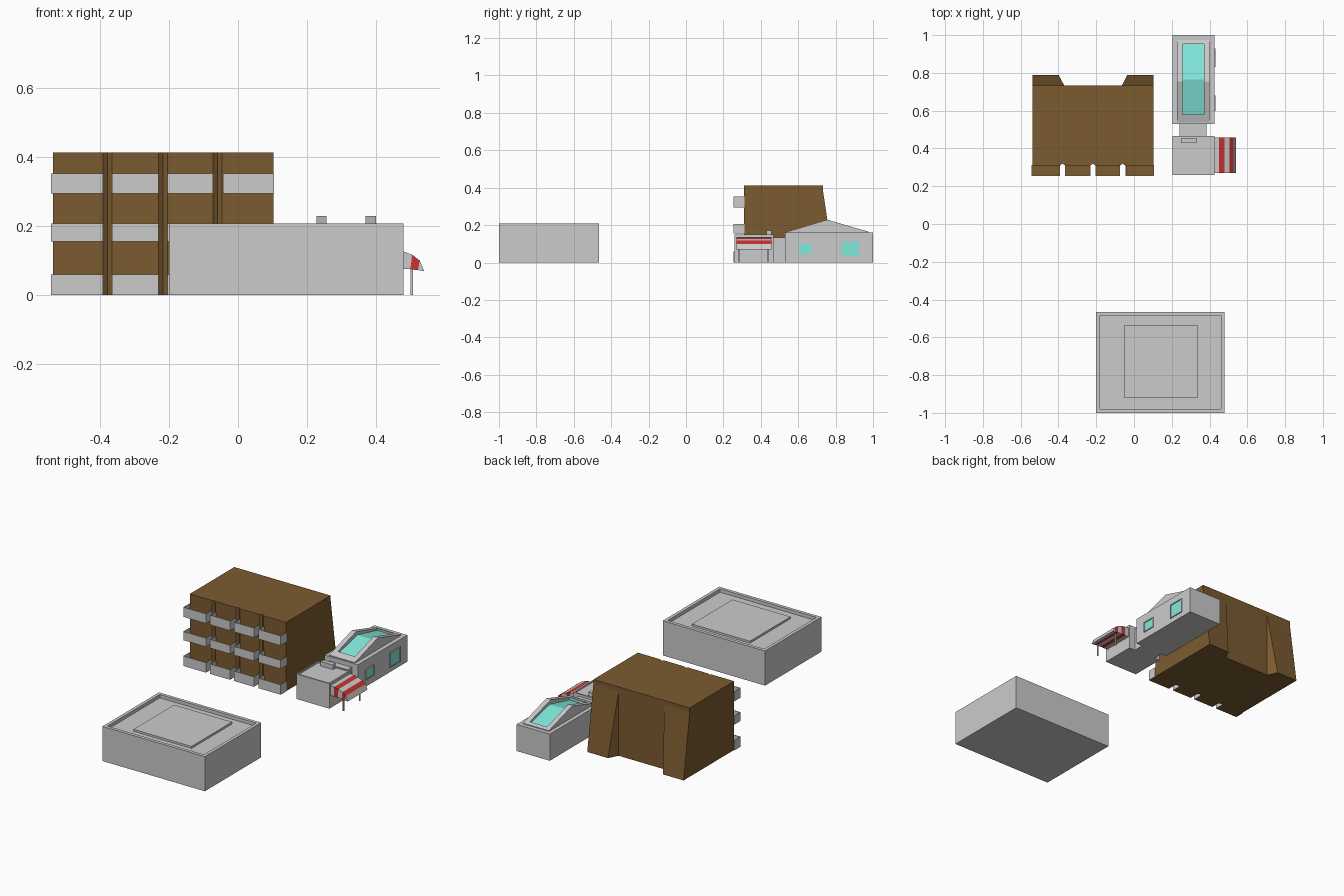
import bpy, bmesh
from mathutils import Vector

if "Cube" in bpy.data.objects:
    bpy.data.objects.remove(bpy.data.objects["Cube"])


def material(name, rgb):
    m = bpy.data.materials.new(name)
    m.diffuse_color = (*rgb, 1)
    m.use_nodes = True
    m.node_tree.nodes["Principled BSDF"].inputs["Base Color"].default_value = m.diffuse_color
    return m


BROWN = material("brown", (0.2, 0.105, 0.03))
RED = material("red", (0.6, 0.03, 0.03))
GLASS = material("glass", (0.22, 0.82, 0.72))


def finish(name, bm, mat=None):
    bmesh.ops.recalc_face_normals(bm, faces=bm.faces)
    me = bpy.data.meshes.new(name)
    bm.to_mesh(me)
    bm.free()
    ob = bpy.data.objects.new(name, me)
    bpy.context.collection.objects.link(ob)
    if mat:
        me.materials.append(mat)
    return ob


def prism(name, axis, pts, a, b, mat=None):
    """Extrude a 2D outline along an axis from a to b."""
    place = {"x": lambda p: (a, p[0], p[1]),
             "y": lambda p: (p[0], a, p[1]),
             "z": lambda p: (p[0], p[1], a)}[axis]
    bm = bmesh.new()
    face = bm.faces.new([bm.verts.new(place(p)) for p in pts])
    new = bmesh.ops.extrude_face_region(bm, geom=[face], use_keep_orig=True)["geom"]
    shift = Vector([(b - a) * (k == axis) for k in "xyz"])
    bmesh.ops.translate(bm, vec=shift, verts=[v for v in new if isinstance(v, bmesh.types.BMVert)])
    return finish(name, bm, mat)


def box(name, x0, x1, y0, y1, z0, z1, mat=None, rim=0, depth=0):
    """Box, optionally with a recessed top behind a rim."""
    bm = bmesh.new()
    bmesh.ops.create_cube(bm, size=1)
    for v in bm.verts:
        v.co = (x1 if v.co.x > 0 else x0, y1 if v.co.y > 0 else y0, z1 if v.co.z > 0 else z0)
    bm.normal_update()
    if rim:
        top = max(bm.faces, key=lambda f: f.calc_center_median().z)
        bmesh.ops.inset_region(bm, faces=[top], thickness=rim)
        inner = bmesh.ops.extrude_face_region(bm, geom=[top])["geom"]
        bmesh.ops.translate(bm, vec=(0, 0, -depth),
                            verts=[v for v in inner if isinstance(v, bmesh.types.BMVert)])
        if top.is_valid:
            bm.faces.remove(top)
    return finish(name, bm, mat)


# Low warehouse with a recessed roof and raised panel
box("warehouse", -0.2, 0.48, -1, -0.465, 0, 0.208, rim=0.028, depth=0.02)
box("warehouse_roof_panel", -0.05, 0.335, -0.92, -0.535, 0.186, 0.2)

# Apartment block with grooves between the bays
outline = [(-0.537, 0.31)]
for x in (-0.378, -0.218, -0.06):
    outline += [(x - 0.013, 0.31), (x, 0.32), (x + 0.013, 0.31)]
outline += [(0.103, 0.31), (0.103, 0.732), (-0.537, 0.732)]
prism("apartment_block", "z", outline, 0, 0.413, BROWN)

# Sloping rear wings, mirrored about the block centre
for side, s in (("left", -1), ("right", 1)):
    c = -0.217
    bm = bmesh.new()
    v = [bm.verts.new((c + s * x, y, z)) for x, y, z in (
        (0.32, 0.728, 0.413), (0.15, 0.728, 0.413), (0.32, 0.728, 0), (0.15, 0.728, 0),
        (0.32, 0.79, 0), (0.182, 0.79, 0))]
    for f in ((0, 1, 3, 2), (0, 4, 5, 1), (2, 3, 5, 4), (0, 2, 4), (1, 5, 3)):
        bm.faces.new([v[i] for i in f])
    finish("rear_wing_" + side, bm, BROWN)

# Open balconies: brown floor, thin parapets
T = 0.003
for z0, z1 in ((0, 0.06), (0.155, 0.207), (0.295, 0.353)):
    for x0, x1 in ((-0.542, -0.391), (-0.365, -0.231), (-0.205, -0.073), (-0.044, 0.105)):
        box("balcony_floor", x0 + T, x1 - T, 0.258, 0.312, z0, z0 + 0.006, BROWN)
        u = [(x0, 0.312), (x0, 0.255), (x1, 0.255), (x1, 0.312),
             (x1 - T, 0.312), (x1 - T, 0.255 + T), (x0 + T, 0.255 + T), (x0 + T, 0.312)]
        prism("balcony_parapet", "z", u, z0, z1)

# Food kiosk, roof unit and link to the hall
box("kiosk", 0.205, 0.425, 0.26, 0.467, 0, 0.15, rim=0.012, depth=0.006)
box("kiosk_roof_unit", 0.248, 0.33, 0.43, 0.456, 0.14, 0.172)
box("link_corridor", 0.24, 0.385, 0.465, 0.532, 0, 0.135)

# Striped awning cut into vertical slices
curve = [(0.425, 0.135), (0.45, 0.133), (0.478, 0.127), (0.505, 0.117), (0.527, 0.1), (0.54, 0.07)]
under = [(0.425, 0.076), (0.45, 0.076), (0.475, 0.076), (0.5, 0.075), (0.522, 0.072), (0.538, 0.07)]
for i in range(5):
    prism("awning_stripe", "y", [under[i], under[i + 1], curve[i + 1], curve[i]],
          0.27, 0.458, RED if i % 2 else None)
for y in (0.282, 0.437):
    box("awning_post", 0.5, 0.507, y - 0.0035, y + 0.0035, 0, 0.078)

# Hall with a peaked skylight frame
box("hall", 0.205, 0.425, 0.53, 1, 0, 0.16)
roof = [(0.538, 0.155), (0.538, 0.164), (0.755, 0.229), (0.975, 0.165), (0.975, 0.155)]
for x0, x1 in ((0.228, 0.257), (0.37, 0.4)):
    prism("skylight_rail", "x", roof, x0, x1)
prism("skylight_front_bar", "x", [(0.538, 0.155), (0.538, 0.164), (0.58, 0.177), (0.58, 0.155)], 0.257, 0.37)
prism("skylight_back_bar", "x", [(0.975, 0.155), (0.975, 0.165), (0.953, 0.172), (0.953, 0.155)], 0.257, 0.37)
prism("skylight_glass", "x", [(0.58, 0.155), (0.58, 0.161), (0.765, 0.205), (0.953, 0.161), (0.953, 0.155)],
      0.257, 0.37, GLASS)

# Side windows with thin frames
for y0, y1, z0, z1 in ((0.603, 0.674, 0.048, 0.1), (0.835, 0.925, 0.035, 0.112)):
    box("window_glass", 0.42, 0.427, y0, y1, z0, z1, GLASS)
    w = 0.005
    for a, b, c, d in ((y0 - w, y1 + w, z0 - w, z0), (y0 - w, y1 + w, z1, z1 + w),
                       (y0 - w, y0, z0, z1), (y1, y1 + w, z0, z1)):
        box("window_frame", 0.42, 0.431, a, b, c, d)
